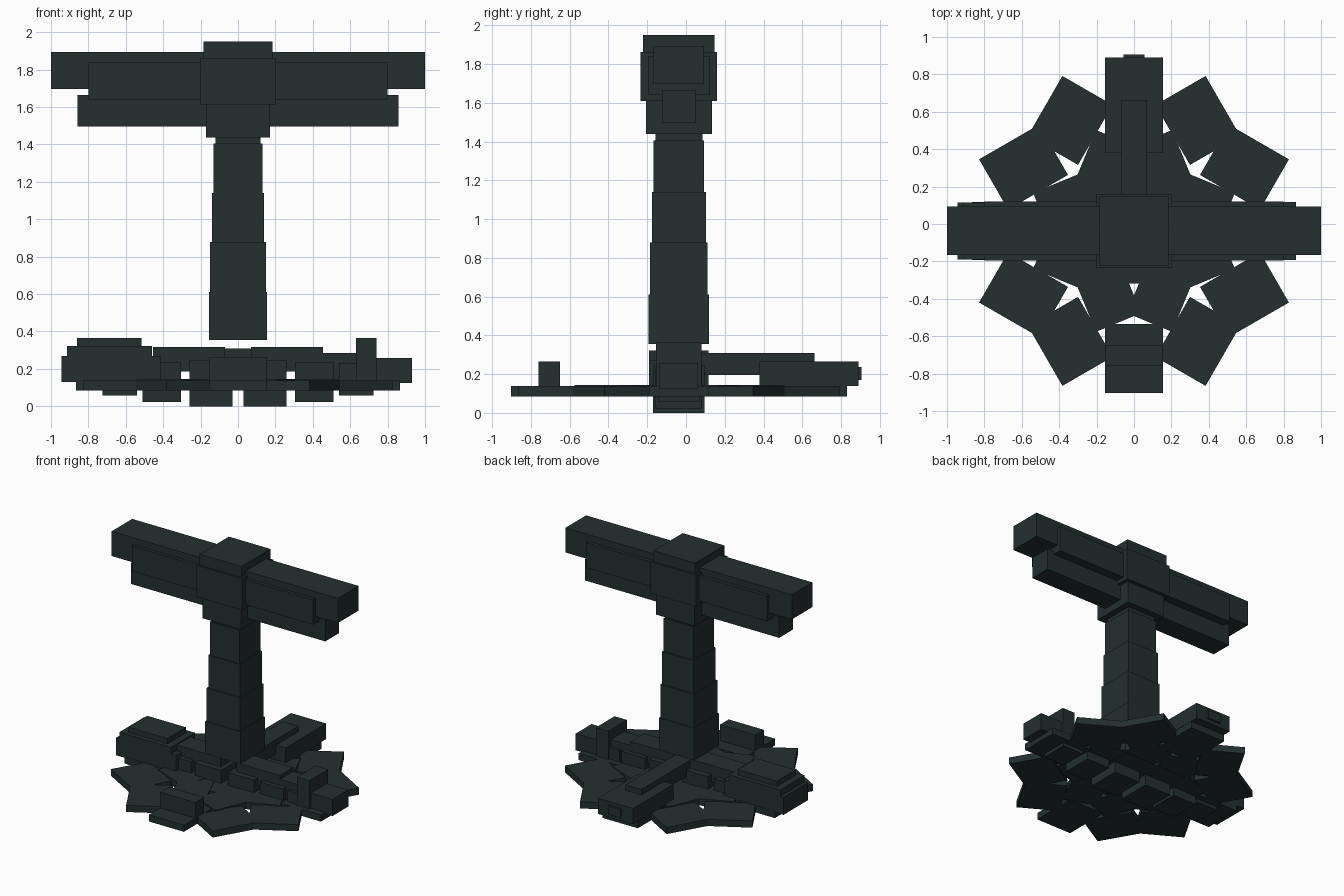
import bpy
import math

cube = bpy.data.objects.get("Cube")
if cube:
    bpy.data.objects.remove(cube, do_unlink=True)

YC = -0.037  # y of the central axis

mat = bpy.data.materials.new("dark slate green")
mat.use_nodes = True
colour = (0.018, 0.028, 0.028, 1)
mat.diffuse_color = colour
bsdf = mat.node_tree.nodes["Principled BSDF"]
bsdf.inputs["Base Color"].default_value = colour
bsdf.inputs["Roughness"].default_value = 0.8


def box(name, x, y, z, turn=0.0):
    """Box from (min, max) ranges, optionally turned about its own z axis."""
    ranges = (x, y, z)
    centre = [(a + b) / 2 for a, b in ranges]
    bpy.ops.mesh.primitive_cube_add(size=1, location=centre, rotation=(0, 0, turn))
    obj = bpy.context.object
    obj.name = name
    obj.scale = [b - a for a, b in ranges]
    obj.data.materials.append(mat)
    return obj


def axis_box(name, hx, hy, z):
    """Box centred on the vertical axis."""
    return box(name, (-hx, hx), (YC - hy, YC + hy), z)


def plate_ring(name, count, start, radius, length, width, z):
    """Ring of flat plates, each turned against its position angle."""
    for i in range(count):
        a = start + i * math.tau / count
        cx, cy = radius * math.cos(a), YC + radius * math.sin(a)
        box(f"{name}_{i + 1}", (cx - length / 2, cx + length / 2),
            (cy - width / 2, cy + width / 2), z, math.pi - a)


# Base plates
plate_ring("outer_plate", 12, 0, 0.682, 0.37, 0.31, (0.085, 0.138))
plate_ring("inner_plate", 8, math.pi / 8, 0.372, 0.315, 0.262, (0.09, 0.145))
axis_box("centre_plate", 0.28, 0.28, (0.088, 0.142))

# Spine blocks along the base, and the arms resting on them
for side, s in (("left", 1), ("right", -1)):
    for i, (x0, x1, hy, z0, z1) in enumerate((
            (0.03, 0.26, 0.132, 0.0, 0.245),
            (0.305, 0.51, 0.12, 0.022, 0.237),
            (0.54, 0.725, 0.107, 0.058, 0.23))):
        box(f"{side}_spine_block_{i + 1}", sorted((s * x0, s * x1)),
            (YC - hy, YC + hy), (z0, z1))
    box(f"{side}_base_arm", sorted((s * 0.07, s * 0.455)),
        (YC - 0.085, YC + 0.085), (0.185, 0.316))

# Stepped housing on the right end of the base
box("right_housing", (-0.943, -0.415), (YC - 0.153, YC + 0.153), (0.13, 0.27))
box("right_housing_upper", (-0.915, -0.46), (YC - 0.153, YC + 0.153), (0.2, 0.322))
box("right_housing_lid", (-0.86, -0.515), (YC - 0.118, YC + 0.118), (0.3, 0.364))

# Narrow tower on the left end of the base
box("left_link", (0.44, 0.64), (YC - 0.085, YC + 0.085), (0.14, 0.285))
box("left_tower", (0.63, 0.74), (YC - 0.118, YC + 0.118), (0.125, 0.364))
box("left_end_block", (0.73, 0.93), (YC - 0.1, YC + 0.1), (0.125, 0.258))

# Front block, back housing, back arm and port
box("front_block", (-0.155, 0.155), (-0.76, -0.65), (0.125, 0.264))
box("back_housing", (-0.155, 0.155), (0.38, 0.89), (0.14, 0.265))
box("back_arm", (-0.07, 0.07), (0.02, 0.663), (0.195, 0.308))
box("back_port", (-0.055, 0.055), (0.88, 0.906), (0.17, 0.238))

# Tapering column
for i, (h, z0, z1) in enumerate((
        (0.156, 0.355, 0.612), (0.149, 0.612, 0.878),
        (0.139, 0.878, 1.14), (0.131, 1.14, 1.405), (0.121, 1.405, 1.44))):
    axis_box(f"column_segment_{i + 1}", h, h, (z0, z1))

# Head
axis_box("head_collar", 0.17, 0.17, (1.438, 1.63))
axis_box("head_block", 0.2, 0.198, (1.61, 1.863))
axis_box("head_cap", 0.184, 0.184, (1.84, 1.95))

# Cross beams
axis_box("main_beam", 1.0, 0.13, (1.697, 1.894))
axis_box("side_panel_beam", 0.8, 0.157, (1.64, 1.84))
axis_box("lower_beam", 0.857, 0.086, (1.495, 1.665))
